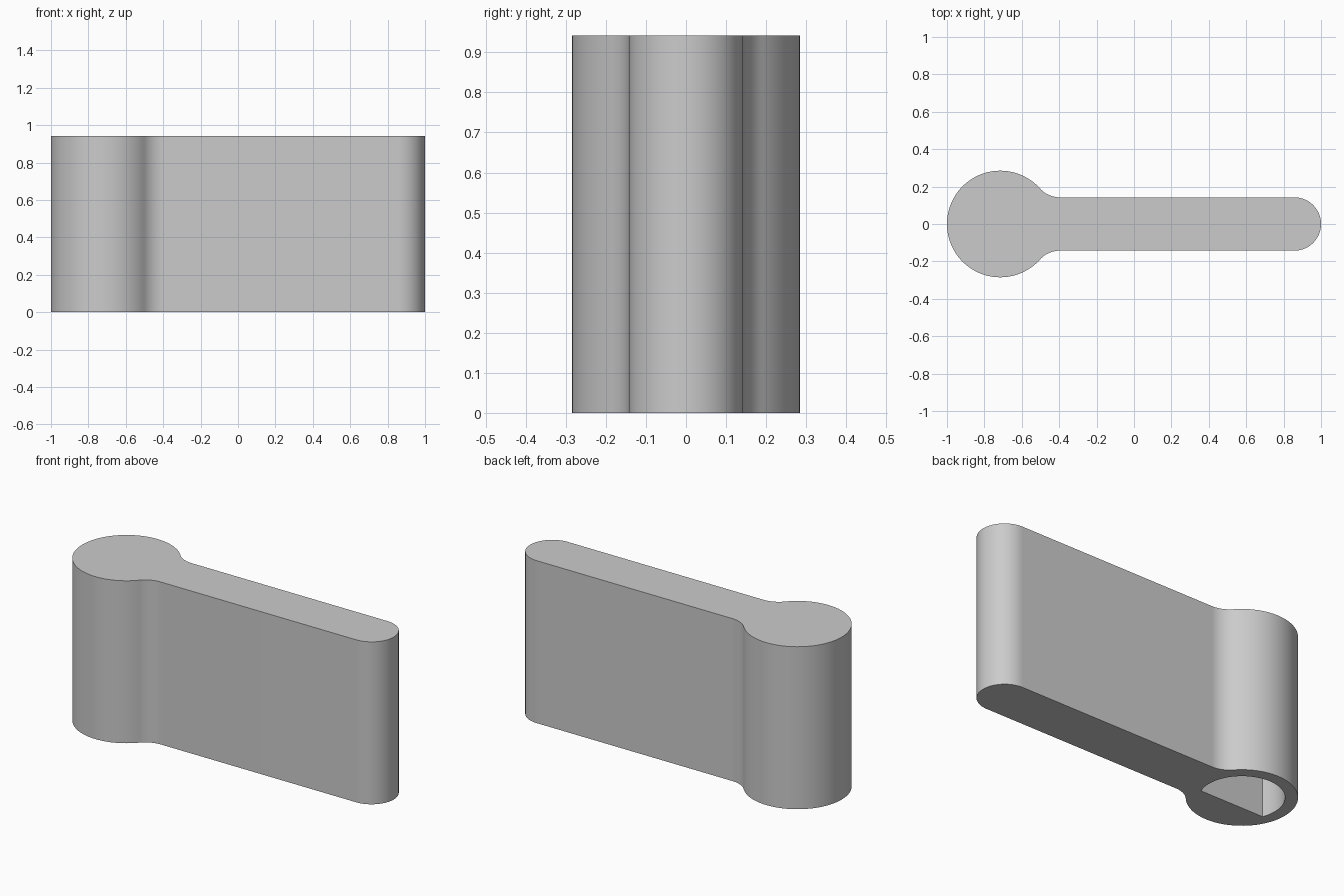
import bpy
import bmesh
from math import atan2, cos, sin, pi, sqrt

cube = bpy.data.objects.get("Cube")
if cube:
    bpy.data.objects.remove(cube, do_unlink=True)

HEIGHT = 0.942
HUB_X, HUB_R = -0.715, 0.285
BAR_R = 0.1425                      # half width of the bar and its tip radius
FILLET_R = 0.1425
BORE_R, FLAT_Y, BORE_DEPTH = 0.219, -0.08, 0.8


def arc(cx, cy, r, start, end, steps):
    angles = [start + (end - start) * i / steps for i in range(steps + 1)]
    return [(cx + r * cos(a), cy + r * sin(a)) for a in angles]


def prism(name, outline, z0, z1):
    """Extrude a closed outline between two heights."""
    bm = bmesh.new()
    base = bm.faces.new([bm.verts.new((x, y, z0)) for x, y in outline])
    top = bmesh.ops.extrude_face_region(bm, geom=[base])["geom"]
    verts = [v for v in top if isinstance(v, bmesh.types.BMVert)]
    bmesh.ops.translate(bm, verts=verts, vec=(0, 0, z1 - z0))
    bmesh.ops.recalc_face_normals(bm, faces=bm.faces)
    mesh = bpy.data.meshes.new(name)
    bm.to_mesh(mesh)
    bm.free()
    obj = bpy.data.objects.new(name, mesh)
    bpy.context.collection.objects.link(obj)
    return obj


# Half outline: bar tip, fillet into the hub, hub; then mirrored across y
fillet_y = BAR_R + FILLET_R
fillet_dx = sqrt((HUB_R + FILLET_R) ** 2 - fillet_y ** 2)
touch = atan2(fillet_y, fillet_dx)
half = arc(1 - BAR_R, 0, BAR_R, 0, pi / 2, 20)
half += arc(HUB_X + fillet_dx, fillet_y, FILLET_R, -pi / 2, touch - pi, 14)
half += arc(HUB_X, 0, HUB_R, touch, pi, 40)[1:]
outline = half + [(x, -y) for x, y in reversed(half[1:-1])]
lever = prism("lever_handle", outline, 0, HEIGHT)

# D-shaped shaft socket in the underside of the hub
flat = atan2(FLAT_Y, sqrt(BORE_R ** 2 - FLAT_Y ** 2))
socket = prism("shaft_socket_cutter",
               arc(HUB_X, 0, BORE_R, flat, pi - flat, 56), -0.1, BORE_DEPTH)
cut = lever.modifiers.new("shaft_socket", "BOOLEAN")
cut.operation = "DIFFERENCE"
cut.solver = "EXACT"
cut.object = socket

bpy.ops.object.select_all(action="DESELECT")
lever.select_set(True)
bpy.context.view_layer.objects.active = lever
bpy.ops.object.modifier_apply(modifier=cut.name)
bpy.data.objects.remove(socket, do_unlink=True)

# Plain grey plastic
grey = bpy.data.materials.new("plain_grey")
grey.use_nodes = True
color = (0.6, 0.6, 0.6, 1)
grey.diffuse_color = color
grey.node_tree.nodes["Principled BSDF"].inputs["Base Color"].default_value = color
lever.data.materials.clear()
lever.data.materials.append(grey)

bpy.ops.object.shade_smooth_by_angle(angle=pi / 6)
